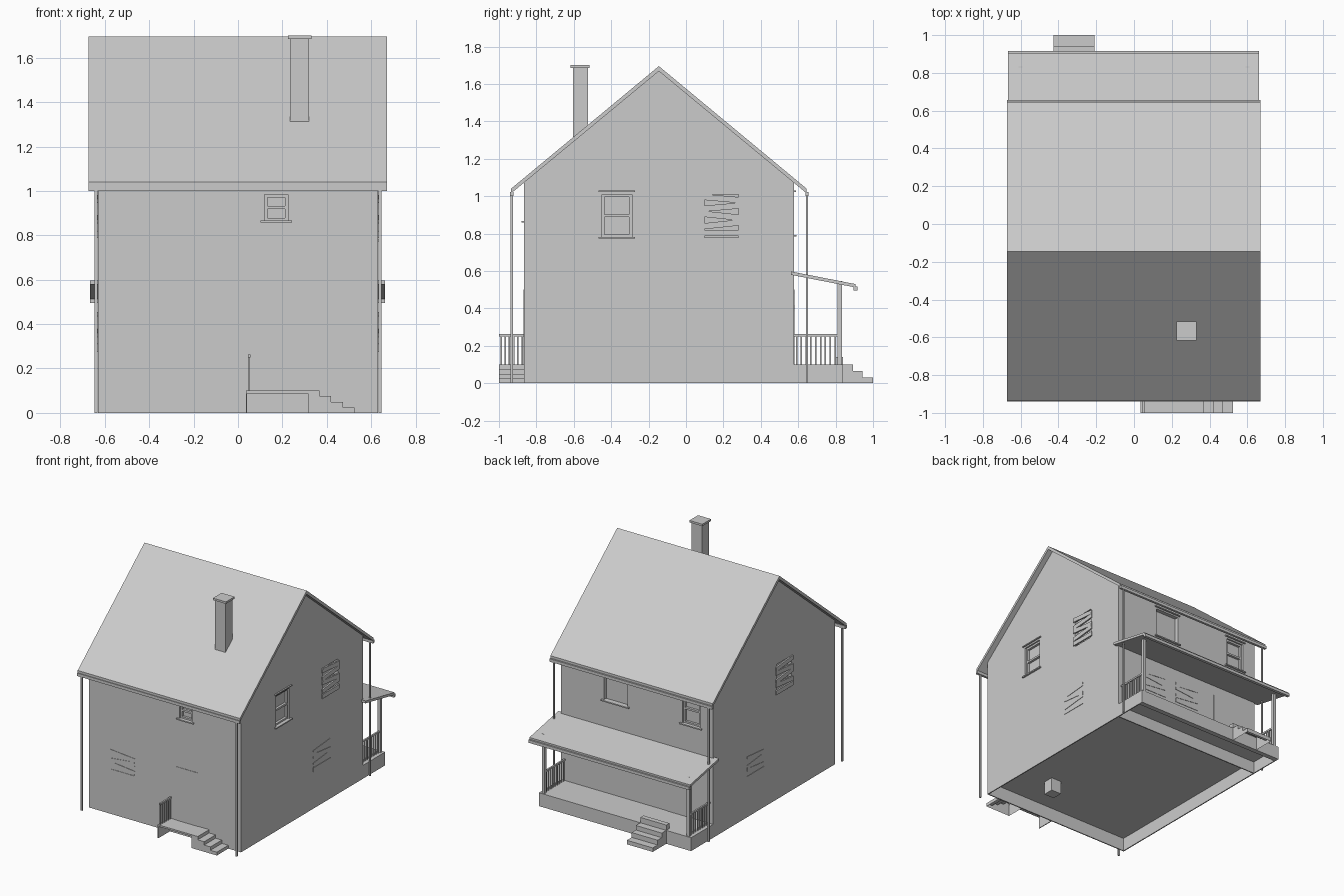
import bpy, bmesh, math
from mathutils import Vector, Matrix

if "Cube" in bpy.data.objects:
    bpy.data.objects.remove(bpy.data.objects["Cube"])

grey = bpy.data.materials.new("plain_grey")
grey.diffuse_color = (0.6, 0.6, 0.6, 1)
grey.use_nodes = True
grey.node_tree.nodes["Principled BSDF"].inputs["Base Color"].default_value = grey.diffuse_color


def finish(name, bm):
    bmesh.ops.recalc_face_normals(bm, faces=bm.faces)
    me = bpy.data.meshes.new(name)
    bm.to_mesh(me)
    bm.free()
    me.materials.append(grey)
    ob = bpy.data.objects.new(name, me)
    bpy.context.collection.objects.link(ob)
    return ob


def box(name, x0, x1, y0, y1, z0, z1, tilt=None):
    bm = bmesh.new()
    bmesh.ops.create_cube(bm, size=1)
    m = Matrix.Diagonal((abs(x1 - x0), abs(y1 - y0), z1 - z0, 1))
    if tilt:
        m = Matrix.Rotation(math.radians(tilt[1]), 4, tilt[0]) @ m
    m = Matrix.Translation(((x0 + x1) / 2, (y0 + y1) / 2, (z0 + z1) / 2)) @ m
    bmesh.ops.transform(bm, matrix=m, verts=bm.verts)
    return finish(name, bm)


def extrude(name, pts, a, b, axis, open_bottom=False):
    """Extrude a (u, z) profile along x or y."""
    bm = bmesh.new()
    to3 = (lambda u, z, t: (t, u, z)) if axis == 'X' else (lambda u, z, t: (u, t, z))
    f = bm.faces.new([bm.verts.new(to3(u, z, a)) for u, z in pts])
    r = bmesh.ops.extrude_face_region(bm, geom=[f])
    shift = Vector(to3(0, 0, b - a))
    for v in [g for g in r['geom'] if isinstance(g, bmesh.types.BMVert)]:
        v.co += shift
    bmesh.ops.recalc_face_normals(bm, faces=bm.faces)
    if open_bottom:
        bmesh.ops.delete(bm, context='FACES', geom=[
            f for f in bm.faces if all(v.co.z < 0.001 for v in f.verts)])
    return finish(name, bm)


X, YF, YB, RIDGE = 0.63, -0.865, 0.578, -0.145

# wall: (runs along x?, plane position, outward sign)
WALLS = {'front': (True, YF, -1), 'back': (True, YB, 1),
         'right': (False, X, 1), 'left': (False, -X, -1)}


def wall_box(name, wall, u0, u1, z0, z1, d0, d1, angle=0):
    along_x, p, s = WALLS[wall]
    a, b = sorted((p + s * d0, p + s * d1))
    if along_x:
        return box(name, u0, u1, a, b, z0, z1, ('Y', angle))
    return box(name, a, b, u0, u1, z0, z1, ('X', angle))


# Main house body, its bottom being the raised floor
house = extrude("house_walls", [(YF, 0.1), (YB, 0.1), (YB, 1.073), (RIDGE, 1.672), (YF, 1.073)],
                -X, X, 'X')


def recess(wall, u0, u1, z0, z1):
    c = wall_box("recess_cutter", wall, u0, u1, z0, z1, -0.03, 0.05)
    c.hide_render = True
    c.hide_set(True)
    c.display_type = 'WIRE'
    m = house.modifiers.new("recess", 'BOOLEAN')
    m.operation, m.object, m.solver = 'DIFFERENCE', c, 'EXACT'


def window(wall, u0, u1, z0, z1, sash=True, lintel=True):
    recess(wall, u0, u1, z0, z1)
    wall_box("window_sill", wall, u0 - 0.018, u1 + 0.018, z0 - 0.007, z0 + 0.002, -0.02, 0.014)
    if lintel:
        wall_box("window_lintel", wall, u0 - 0.018, u1 + 0.018, z1 + 0.012, z1 + 0.02, -0.01, 0.01)
    w, zm = 0.014, (z0 + z1) / 2
    if sash:
        for a, b in ((u0, u0 + w), (u1 - w, u1)):
            wall_box("sash_stile", wall, a, b, z0, z1, -0.03, -0.012)
        for z in (z0, zm - w / 2, z1 - w):
            wall_box("sash_rail", wall, u0 + w, u1 - w, z, z + w, -0.03, -0.012)


def boards(wall, u, z, n, cut):
    h = n * 0.046
    if cut:
        recess(wall, u - 0.09, u + 0.09, z - h / 2, z + h / 2)
    for i in range(n):
        zc = z - h / 2 + 0.046 * (i + 0.5)
        angle = (0, 6, -6, 5, -5)[i]
        out = 0.008 if cut else 0.003
        wall_box("window_board", wall, u - 0.1, u + 0.1, zc - 0.016, zc + 0.016,
                 -0.004, out, angle)


# Upper windows
window('right', -0.45, -0.29, 0.78, 1.01)
window('front', 0.12, 0.225, 0.865, 0.985, lintel=False)
window('back', 0.08, 0.275, 0.79, 1.01, sash=False)
window('back', -0.52, -0.375, 0.79, 1.01)
boards('right', 0.19, 0.895, 5, True)
boards('left', -0.26, 0.895, 5, True)

# Lower boarded windows and doors
for wall, u, z in (('right', 0.09, 0.36), ('left', 0.08, 0.36), ('front', -0.35, 0.39),
                   ('back', 0.29, 0.4), ('back', 0.0, 0.4)):
    boards(wall, u, z, 4, False)
wall_box("front_door", 'front', 0.09, 0.28, 0.1, 0.5, -0.01, 0.003)
wall_box("back_door", 'back', -0.45, -0.25, 0.1, 0.5, -0.01, 0.003)

# Foundation ring, open underneath
T = 0.008
for s in (-1, 1):
    box("foundation_side", s * X, s * (X - T), YF, YB, 0, 0.1)
for y0, y1 in ((YF, YF + T), (YB - T, YB)):
    box("foundation_end", -X, X, y0, y1, 0, 0.1)

# Main roof with gutters and downpipes
extrude("main_roof", [(-0.935, 1.04), (RIDGE, 1.695), (0.645, 1.04),
                      (0.645, 1.015), (RIDGE, 1.668), (-0.935, 1.015)], -0.673, 0.671, 'X')
for y in (-0.931, 0.647):
    box("gutter", -0.673, 0.671, y - 0.009, y + 0.009, 1.0, 1.022)
    for x in (-0.64, 0.64):
        box("downpipe", x - 0.006, x + 0.006, y - 0.006, y + 0.006, 0, 1.01)

# Chimney
box("chimney", 0.235, 0.32, -0.605, -0.525, 0, 1.69)
box("chimney_cap", 0.225, 0.332, -0.617, -0.515, 1.685, 1.7)


def railing(x, y0, y1, n):
    box("hand_rail", x - 0.006, x + 0.006, y0, y1, 0.25, 0.262)
    for i in range(n):
        y = y0 + (y1 - y0) * (i + 0.5) / n
        box("baluster", x - 0.004, x + 0.004, y - 0.004, y + 0.004, 0.1, 0.252)


# Front landing, stairs and railing
box("landing", 0.035, 0.316, -1.0, YF, 0.088, 0.1)
box("landing_end_panel", 0.035, 0.041, -1.0, YF, 0, 0.09)
extrude("front_stairs", [(0.315, 0), (0.315, 0.1), (0.367, 0.1), (0.367, 0.075), (0.42, 0.075),
                         (0.42, 0.05), (0.472, 0.05), (0.472, 0.025), (0.525, 0.025), (0.525, 0)],
        -1.0, YF, 'Y', True)
railing(0.05, -1.0, YF, 6)

# Back porch: floor, skirts, curb and steps
box("porch_floor", -X, X, YB, 0.81, 0.09, 0.1)
for s in (-1, 1):
    box("porch_skirt", s * X, s * (X - T), YB, 0.81, 0, 0.1)
    railing(s * 0.6, YB, 0.81, 9)
    box("porch_post", s * 0.6 - 0.011, s * 0.6 + 0.011, 0.811, 0.833, 0.1, 0.545)
box("porch_front_curb", -X, X, 0.803, 0.84, 0, 0.1)
box("porch_step_top", -0.425, -0.21, 0.803, 0.84, 0.1, 0.14)
extrude("porch_steps", [(0.84, 0), (0.84, 0.1), (0.893, 0.1), (0.893, 0.066), (0.943, 0.066),
                        (0.943, 0.03), (1.0, 0.03), (1.0, 0)], -0.425, -0.21, 'X', True)

# Porch roof and gutter
extrude("porch_roof", [(0.562, 0.597), (0.905, 0.53), (0.905, 0.512), (0.562, 0.579)],
        -0.667, 0.663, 'X')
box("porch_gutter", -0.667, 0.663, 0.895, 0.917, 0.495, 0.517)
